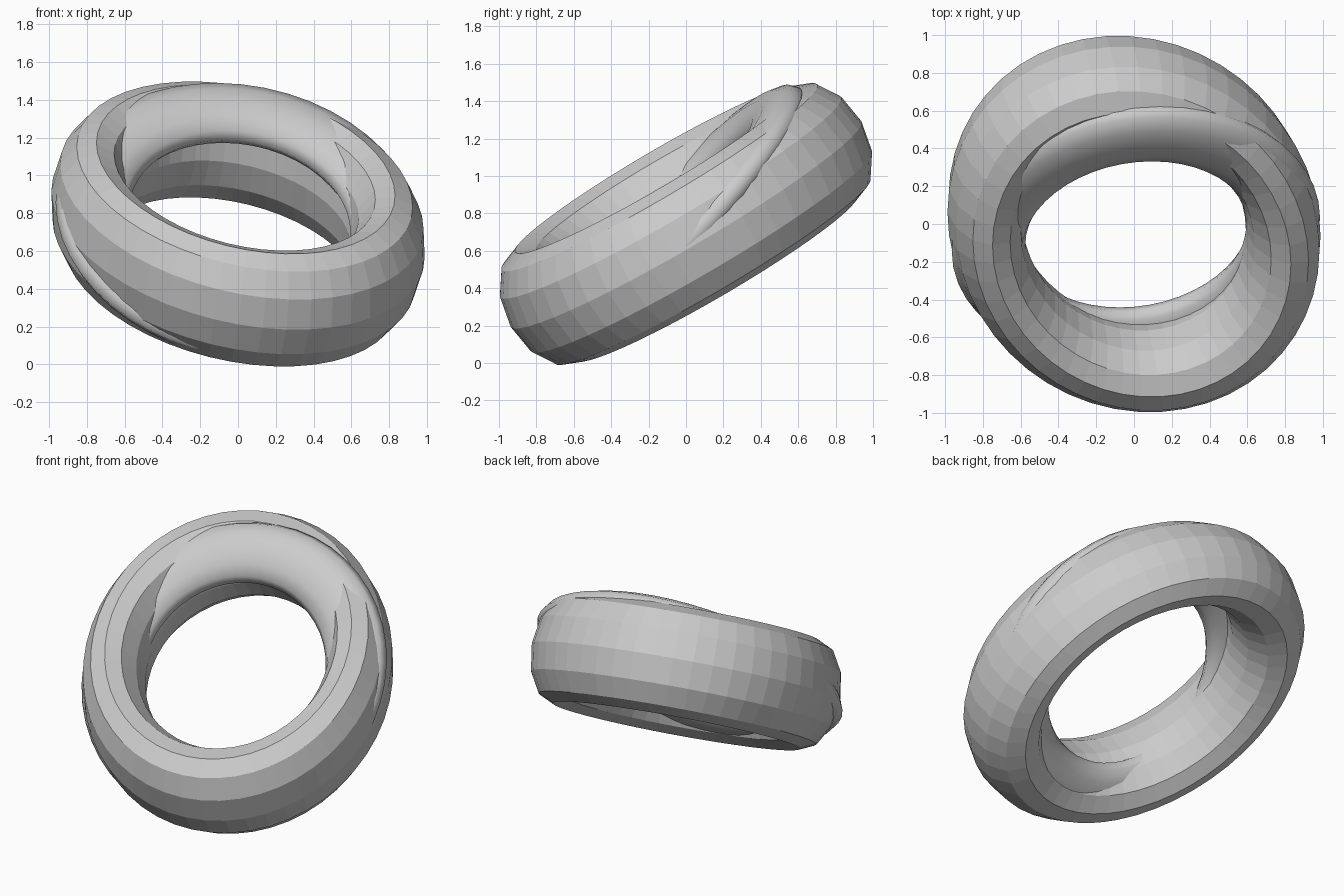
import bpy
from mathutils import Matrix, Vector

cube = bpy.data.objects.get("Cube")
if cube:
    bpy.data.objects.remove(cube, do_unlink=True)

grey = bpy.data.materials.new("plain_grey")
grey.use_nodes = True
colour = (0.6, 0.6, 0.6, 1)
grey.diffuse_color = colour
grey.node_tree.nodes["Principled BSDF"].inputs["Base Color"].default_value = colour

TUBE = 0.25  # tube radius relative to ring radius


def ring(name, centre, side, back, half_height, smooth):
    """Torus stretched so its axes follow the side and back vectors."""
    bpy.ops.mesh.primitive_torus_add(major_segments=48, minor_segments=12,
                                     major_radius=1, minor_radius=TUBE)
    obj = bpy.context.object
    obj.name = name
    side, back = Vector(side), Vector(back)
    axis = side.cross(back).normalized() * (half_height / TUBE)
    shape = Matrix((side, back, axis)).transposed().to_4x4()
    obj.data.transform(Matrix.Translation(centre) @ shape)
    obj.data.materials.clear()
    obj.data.materials.append(grey)
    if smooth:
        bpy.ops.object.shade_smooth()
    else:
        bpy.ops.object.shade_flat()
    return obj


# Tall faceted outer ring
ring("faceted_ring", (0, 0, 0.743), (0.79, -0.05, -0.14),
     (0, 0.75, 0.425), 0.335, False)

# Thinner smooth ring, tilted more steeply through the first
ring("smooth_ring", (0.01, -0.055, 0.755), (0.78, 0.07, -0.08),
     (0, 0.535, 0.57), 0.1, True)
